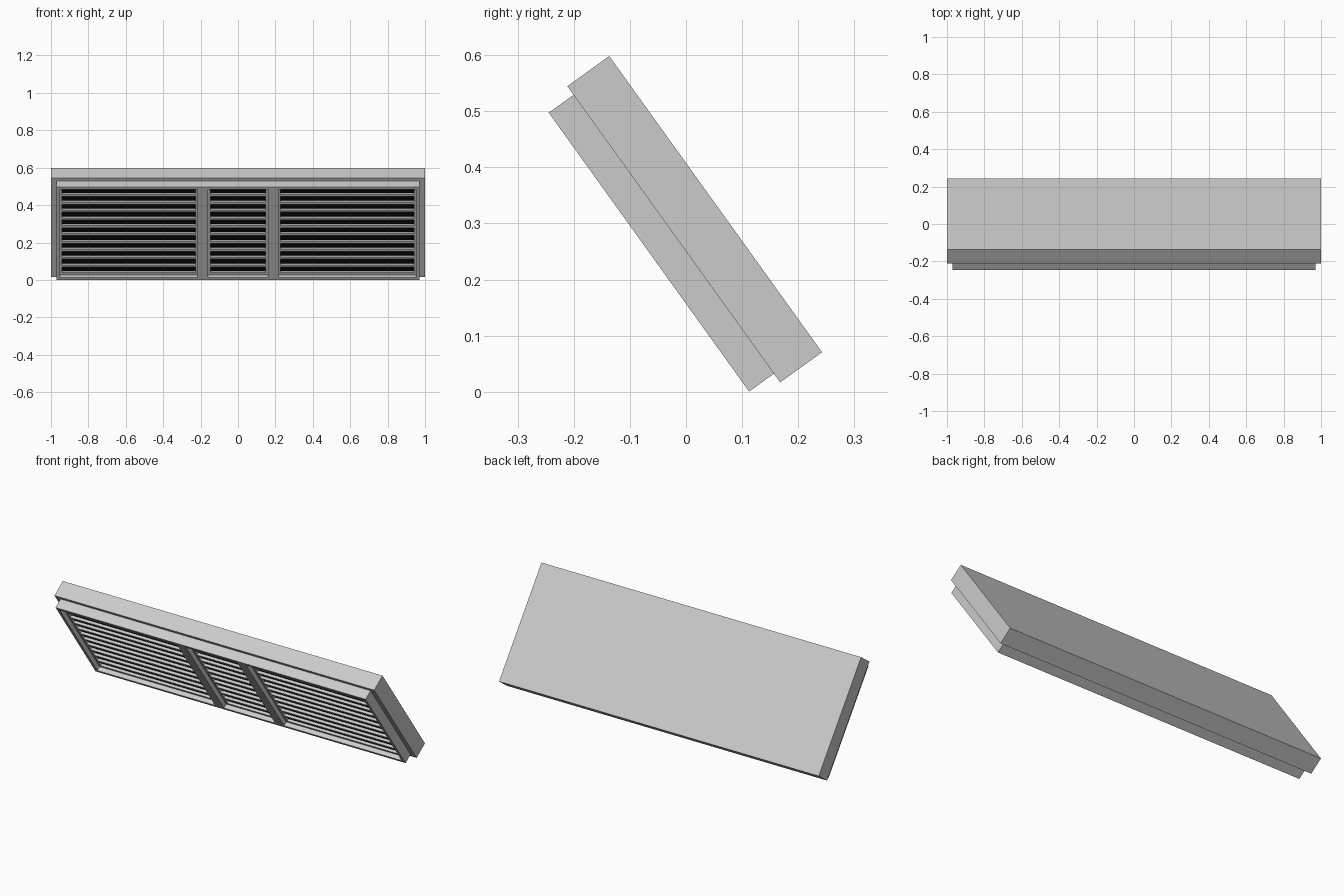
import bpy, bmesh
from math import radians
from mathutils import Matrix

if "Cube" in bpy.data.objects:
    bpy.data.objects.remove(bpy.data.objects["Cube"])

# Local frame of the tilted unit: x across, y to the back, z up along its face
TILT = Matrix.Translation((0, 0.0155, 0.3075)) @ Matrix.Rotation(radians(35.7), 4, 'X')

black = bpy.data.materials.new("dark_interior")
black.diffuse_color = (0.003, 0.003, 0.003, 1)
black.use_nodes = True
black.node_tree.nodes["Principled BSDF"].inputs["Base Color"].default_value = black.diffuse_color


def boxes(name, spans, mat=None):
    """One object made of boxes, each given as x0, x1, y0, y1, z0, z1."""
    bm = bmesh.new()
    for x0, x1, y0, y1, z0, z1 in spans:
        m = (Matrix.Translation(((x0 + x1) / 2, (y0 + y1) / 2, (z0 + z1) / 2))
             @ Matrix.Diagonal((x1 - x0, y1 - y0, z1 - z0, 1)))
        bmesh.ops.create_cube(bm, size=1, matrix=m)
    me = bpy.data.meshes.new(name)
    bm.to_mesh(me)
    bm.free()
    if mat:
        me.materials.append(mat)
    ob = bpy.data.objects.new(name, me)
    ob.matrix_world = TILT
    bpy.context.collection.objects.link(ob)
    return ob


def ring(x0, x1, z0, z1, y0, y1, t, tz):
    """Four bars around a rectangle."""
    return [(x0, x1, y0, y1, z1 - tz, z1), (x0, x1, y0, y1, z0, z0 + tz),
            (x0, x0 + t, y0, y1, z0 + tz, z1 - tz),
            (x1 - t, x1, y0, y1, z0 + tz, z1 - tz)]


BACK, FRONT = -0.046, -0.1005      # mounting plane and front plane
FACE, PANEL = -0.076, -0.062       # louver front and dark panel front

# Solid rear housing
boxes("rear_housing", [(-1, 1, BACK, 0.046, -0.325, 0.325)])

# Outer frame and the two dividers
boxes("outer_frame", ring(-0.97, 0.97, -0.306, 0.306, FRONT, BACK, 0.018, 0.016))
boxes("dividers", [(s * 0.188 - 0.028, s * 0.188 + 0.028, FRONT, BACK, -0.29, 0.29)
                   for s in (-1, 1)])

# Three louvered bays: dark panel, thin rim, ten slats
bays = {"left": (-0.952, -0.216), "middle": (-0.16, 0.16), "right": (0.216, 0.952)}
for side, (x0, x1) in bays.items():
    boxes(side + "_dark_panel", [(x0, x1, PANEL, BACK, -0.29, 0.29)], black)
    boxes(side + "_rim", ring(x0, x1, -0.29, 0.29, FACE, PANEL, 0.012, 0.014))
    boxes(side + "_slats", [(x0 + 0.012, x1 - 0.012, FACE, PANEL,
                             (i - 4.5) * 0.0516 - 0.007, (i - 4.5) * 0.0516 + 0.007)
                            for i in range(10)])
